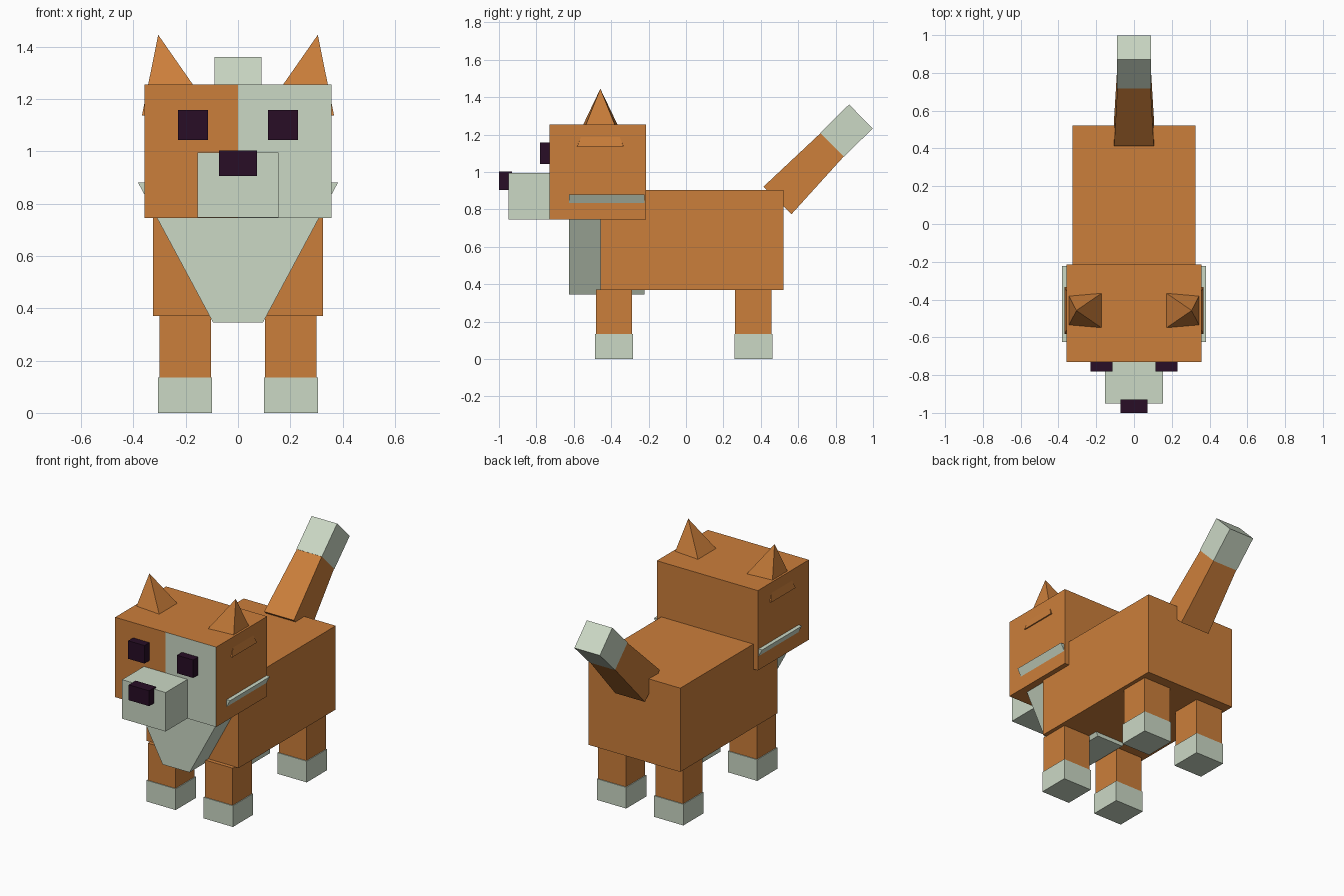
import bpy, bmesh, math
from mathutils import Matrix, Vector

if "Cube" in bpy.data.objects:
    bpy.data.objects.remove(bpy.data.objects["Cube"], do_unlink=True)


def material(name, rgb):
    m = bpy.data.materials.new(name)
    m.use_nodes = True
    m.diffuse_color = (*rgb, 1)
    m.node_tree.nodes["Principled BSDF"].inputs["Base Color"].default_value = (*rgb, 1)
    return m


ORANGE = material("fur orange", (0.60, 0.21, 0.043))
PALE = material("pale cream green", (0.60, 0.69, 0.56))
DARK = material("dark plum", (0.021, 0.004, 0.019))


def finish(name, bm, *mats):
    bmesh.ops.recalc_face_normals(bm, faces=bm.faces)
    mesh = bpy.data.meshes.new(name)
    bm.to_mesh(mesh)
    bm.free()
    for m in mats:
        mesh.materials.append(m)
    obj = bpy.data.objects.new(name, mesh)
    bpy.context.collection.objects.link(obj)
    return obj


def box_mesh(x, y, z):
    """Box spanning the given (low, high) ranges."""
    bm = bmesh.new()
    bmesh.ops.create_cube(bm, size=1)
    for v in bm.verts:
        v.co = [r[0] if c < 0 else r[1] for c, r in zip(v.co, (x, y, z))]
    return bm


def box(name, x, y, z, mat):
    return finish(name, box_mesh(x, y, z), mat)


def frustum(name, start, end, r1, r2, mat):
    """Square bar from start to end, with half widths r1 and r2."""
    start, end = Vector(start), Vector(end)
    axis = (end - start).normalized()
    # Keep one pair of sides square to the x-y plane the bar leans in
    side = Vector((0, 1, 0)) if abs(axis.y) < 0.01 else Vector((1, 0, 0))
    up = axis.cross(side)
    bm = bmesh.new()
    rings = []
    for c, r in ((start, r1), (end, r2)):
        if r == 0:
            rings.append([bm.verts.new(c)] * 4)
        else:
            rings.append([bm.verts.new(c + side * r * a + up * r * b)
                          for a, b in ((-1, -1), (1, -1), (1, 1), (-1, 1))])
    low, high = rings
    bm.faces.new(low)
    if r2:
        bm.faces.new(high)
    for i in range(4):
        j = (i + 1) % 4
        bm.faces.new([low[i], low[j], high[j], high[i]] if r2 else [low[i], low[j], high[0]])
    return finish(name, bm, mat)


# Body
box("body", (-0.325, 0.325), (-0.457, 0.522), (0.37, 0.905), ORANGE)

# Head with the left half of the face pale
bm = box_mesh((-0.357, 0.357), (-0.73, -0.215), (0.745, 1.255))
bmesh.ops.bisect_plane(bm, geom=bm.verts[:] + bm.edges[:] + bm.faces[:],
                       plane_co=(0, 0, 0), plane_no=(1, 0, 0))
bm.normal_update()
for f in bm.faces:
    f.material_index = int(f.normal.y < -0.9 and f.calc_center_median().x > 0)
finish("head", bm, ORANGE, PALE)

# Muzzle and nose
box("muzzle", (-0.154, 0.154), (-0.95, -0.725), (0.746, 0.995), PALE)
box("nose", (-0.072, 0.072), (-1.0, -0.93), (0.905, 1.003), DARK)

# Chest ruff, a wedge whose top corners poke out of the cheeks
bm = box_mesh((-1, 1), (-0.625, -0.222), (0.345, 0.88))
for v in bm.verts:
    v.co.x *= 0.382 if v.co.z > 0.5 else 0.095
finish("chest_ruff", bm, PALE)

# Paired parts
for label, s in (("right", -1), ("left", 1)):
    def span(a, b):
        return (s * a, s * b) if s > 0 else (s * b, s * a)

    box(label + "_eye", span(0.115, 0.23), (-0.78, -0.725), (1.043, 1.158), DARK)
    frustum(label + "_ear", (s * 0.246, -0.458, 1.161), (s * 0.305, -0.458, 1.445),
            0.124, 0, ORANGE)
    for end, y in (("front", -0.385), ("back", 0.36)):
        box(f"{end}_{label}_leg", span(0.104, 0.3), (y - 0.097, y + 0.097),
            (0.13, 0.372), ORANGE)
        box(f"{end}_{label}_paw", span(0.099, 0.305), (y - 0.102, y + 0.102),
            (0, 0.135), PALE)

# Tail
frustum("tail", (0, 0.489, 0.848), (0, 0.782, 1.146), 0.105, 0.088, ORANGE)
frustum("tail_tip", (0, 0.781, 1.145), (0, 0.935, 1.297), 0.09, 0.09, PALE)
